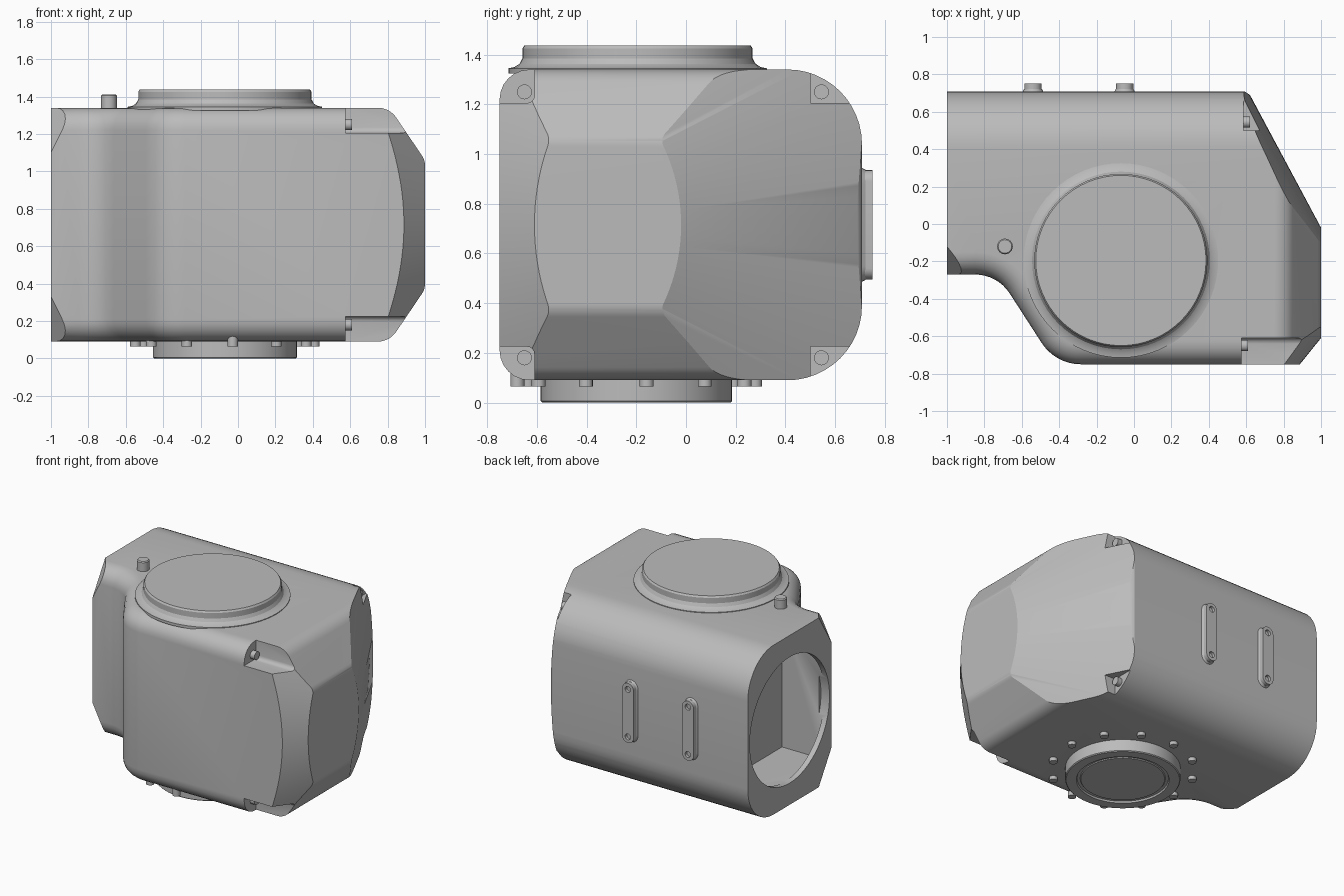
import bpy, bmesh, math
from mathutils import Vector, Matrix

if "Cube" in bpy.data.objects:
    bpy.data.objects.remove(bpy.data.objects["Cube"])

metal = bpy.data.materials.new("cast_grey")
metal.use_nodes = True
GREY = (0.5, 0.5, 0.5, 1)
metal.diffuse_color = GREY
metal.node_tree.nodes["Principled BSDF"].inputs["Base Color"].default_value = GREY

MID = 0.715          # mid height of the housing
HALF = 0.625         # half height of the housing
TURN_X = Matrix.Rotation(math.pi / 2, 4, 'Y')    # lathe axis along +x
TURN_Y = Matrix.Rotation(-math.pi / 2, 4, 'X')   # lathe axis along +y


def finish(bm, name):
    bmesh.ops.recalc_face_normals(bm, faces=bm.faces[:])
    mesh = bpy.data.meshes.new(name)
    bm.to_mesh(mesh)
    bm.free()
    mesh.materials.append(metal)
    obj = bpy.data.objects.new(name, mesh)
    bpy.context.collection.objects.link(obj)
    return obj


def fillet(corners, steps=8):
    """Round each (u, v, radius) corner of a polygon."""
    out = []
    for i, (u, v, r) in enumerate(corners):
        p = Vector((u, v))
        if r == 0:
            out.append(p)
            continue
        a = (Vector(corners[i - 1][:2]) - p).normalized()
        b = (Vector(corners[(i + 1) % len(corners)][:2]) - p).normalized()
        half = a.angle(b) / 2
        centre = p + (a + b).normalized() * (r / math.sin(half))
        start = p + a * (r / math.tan(half)) - centre
        end = p + b * (r / math.tan(half)) - centre
        sweep = start.angle_signed(end)
        for k in range(steps + 1):
            out.append(centre + Matrix.Rotation(-sweep * k / steps, 2) @ start)
    return out


def prism(points, axis, lo, hi):
    """Extrude a 2D outline along x, y or z."""
    place = {'x': lambda u, v, w: (w, u, v),
             'y': lambda u, v, w: (u, w, v),
             'z': lambda u, v, w: (u, v, w)}[axis]
    bm = bmesh.new()
    a, b = [[bm.verts.new(place(p[0], p[1], w)) for p in points] for w in (lo, hi)]
    bm.faces.new(a)
    bm.faces.new(b[::-1])
    for i in range(len(a)):
        bm.faces.new((a[i - 1], a[i], b[i], b[i - 1]))
    return bm


def box(x0, x1, y0, y1, z0, z1):
    return prism([(x0, y0), (x1, y0), (x1, y1), (x0, y1)], 'z', z0, z1)


def lathe(profile, centre, turn=Matrix(), segments=64):
    """Revolve (radius, height) points into a closed solid."""
    bm = bmesh.new()
    rings = []
    for r, h in profile:
        rings.append([bm.verts.new((r * math.cos(t), r * math.sin(t), h)) for t in
                      [2 * math.pi * k / segments for k in range(segments)]])
    for a, b in zip(rings, rings[1:]):
        for k in range(segments):
            bm.faces.new((a[k - 1], a[k], b[k], b[k - 1]))
    bm.faces.new(rings[0])
    bm.faces.new(rings[-1])
    bmesh.ops.transform(bm, matrix=Matrix.Translation(centre) @ turn, verts=bm.verts[:])
    return bm


def combine(obj, bm, operation):
    """Apply a boolean with a temporary solid."""
    cutter = finish(bm, "cutter")
    mod = obj.modifiers.new("cut", 'BOOLEAN')
    mod.operation, mod.object, mod.solver = operation, cutter, 'EXACT'
    bpy.context.view_layer.update()
    graph = bpy.context.evaluated_depsgraph_get()
    mesh = bpy.data.meshes.new_from_object(obj.evaluated_get(graph))
    obj.modifiers.clear()
    obj.data = mesh
    bpy.data.objects.remove(cutter)


# Housing: stepped plan outline with softened front edges
plan = fillet([(-1, -0.27, 0), (-0.73, -0.27, 0.22), (-0.42, -0.75, 0.25),
               (1.1, -0.75, 0), (1.1, -0.18, 0), (0.61, 0.72, 0.12), (-1, 0.72, 0)])
bm = prism(plan, 'z', MID - HALF, MID + HALF)
bmesh.ops.recalc_face_normals(bm, faces=bm.faces[:])
front_edges = [e for e in bm.edges
               if all(v.co.y < -0.2 for v in e.verts)
               and e.verts[0].co.z == e.verts[1].co.z
               and min(v.co.x for v in e.verts) < 1.05]
bmesh.ops.bevel(bm, geom=front_edges, offset=0.12, segments=6, profile=0.5,
                affect='EDGES', clamp_overlap=False)
housing = finish(bm, "housing")

# Rounded back edges, chamfered end and conical end faces
lo, hi = MID - HALF - 0.0002, MID + HALF + 0.0002
side = fillet([(-1, lo, 0), (0.708, lo, 0.3), (0.708, hi, 0.3), (-1, hi, 0)], 12)
combine(housing, prism(side, 'x', -1.2, 1.2), 'INTERSECT')
end = fillet([(-1.2, lo, 0), (0.81, lo, 0.12), (1, 0.37, 0.1),
              (1, 1.06, 0.1), (0.81, hi, 0.12), (-1.2, hi, 0)])
combine(housing, prism(end, 'y', -1.2, 1.2), 'INTERSECT')
combine(housing, lathe([(4.85, -1.2), (0.703, 1.02)], (0, -0.76, MID), TURN_X, 160), 'INTERSECT')
combine(housing, lathe([(3.7, -1.2), (0.945, 1.02)], (0, 0.36, MID), TURN_X, 160), 'INTERSECT')

# Corner cuts on the open end, corner pockets on the closed end
for s in (1, -1):
    apex = Vector((-1, -0.27, MID + s * HALF)) + Vector((-1, -1, s)) * 0.02
    reach = (0.12, 0.15, 0.24)
    k = 1 + 0.02 * sum(1 / r for r in reach)
    bm = bmesh.new()
    tips = [apex + Vector(d) * (r * k) for d, r in
            zip(((1, 0, 0), (0, 1, 0), (0, 0, -s)), reach)]
    for p in [apex] + tips:
        bm.verts.new(p)
    bmesh.ops.convex_hull(bm, input=bm.verts[:])
    combine(housing, bm, 'DIFFERENCE')
    z0, z1 = sorted((MID + s * 0.49, MID + s * 0.8))
    inner = MID + s * 0.49
    outer = MID + s * 0.8
    front = fillet([(-0.9, inner, 0), (-0.61, inner, 0.03), (-0.61, outer, 0), (-0.9, outer, 0)], 4)
    combine(housing, prism(front, 'x', 0.575, 1.2), 'DIFFERENCE')
    combine(housing, box(0.585, 1.2, 0.5, 0.9, z0, z1), 'DIFFERENCE')

# Round opening and hollow chamber at the open end
combine(housing, lathe([(0.465, -1.1), (0.465, -0.93)], (0, 0.22, MID), TURN_X), 'DIFFERENCE')
combine(housing, box(-0.96, -0.63, -0.22, 0.64, 0.25, 1.18), 'DIFFERENCE')
parts = [housing]

# Corner bolts in the pockets
for s, level in ((1, "upper"), (-1, "lower")):
    for y, x, face in ((-0.65, 0.57, "front"), (0.545, 0.58, "back")):
        bm = lathe([(0.03, x - 0.01), (0.03, x + 0.04)], (0, y, MID + s * 0.535), TURN_X, 20)
        parts.append(finish(bm, f"{level}_{face}_corner_bolt"))

# Top flange with flared neck
parts.append(finish(lathe([(0.52, 1.325), (0.52, 1.345), (0.495, 1.35), (0.475, 1.363),
                           (0.463, 1.385), (0.463, 1.425), (0.455, 1.437)],
                          (-0.07, -0.195, 0)), "top_flange"))

# Bottom boss with a shallow recess, ringed by bolts
parts.append(finish(lathe([(0.385, 0.15), (0.385, 0.006), (0.379, 0), (0.31, 0),
                           (0.305, 0.012), (0.285, 0.012), (0.28, 0.006)],
                          (-0.07, -0.2, 0)), "bottom_boss"))
for i in range(12):
    t = math.radians(5 + 30 * i)
    spot = (-0.07 + 0.48 * math.cos(t), -0.2 + 0.48 * math.sin(t), 0)
    parts.append(finish(lathe([(0.028, 0.14), (0.028, 0.064)], spot, segments=16),
                        f"ring_bolt_{i + 1}"))

# Locating pin on top
parts.append(finish(lathe([(0.042, 1.3), (0.042, 1.405), (0.036, 1.412)],
                          (-0.69, -0.12, 0), segments=24), "top_pin"))


def slot(x, r, length):
    h = length / 2
    return fillet([(x - r, MID - h, r * 0.99), (x + r, MID - h, r * 0.99),
                   (x + r, MID + h, r * 0.99), (x - r, MID + h, r * 0.99)], 6)


# Back mounting pads with flared feet and two screw holes each
for x, name in ((-0.05, "left_back_pad"), (-0.54, "right_back_pad")):
    bm = prism(slot(x, 0.046, 0.44), 'y', 0.68, 0.75)
    pad = finish(bm, name)
    for dz in (-0.175, 0.175):
        combine(pad, lathe([(0.022, 0.73), (0.022, 0.8)], (x, 0, MID + dz), TURN_Y, 20), 'DIFFERENCE')
    bm = prism(slot(x, 0.064, 0.476), 'y', 0.69, 0.722)
    outer = [v for v in bm.verts if v.co.y > 0.7]
    for v in outer:
        v.co.x = x + (v.co.x - x) * 0.74
        v.co.z = MID + (v.co.z - MID) * 0.93
    parts += [pad, finish(bm, name + "_foot")]

# Smooth shading with crisp edges
bpy.ops.object.select_all(action='DESELECT')
for obj in parts:
    obj.select_set(True)
bpy.context.view_layer.objects.active = housing
bpy.ops.object.shade_smooth_by_angle(angle=math.radians(25))
